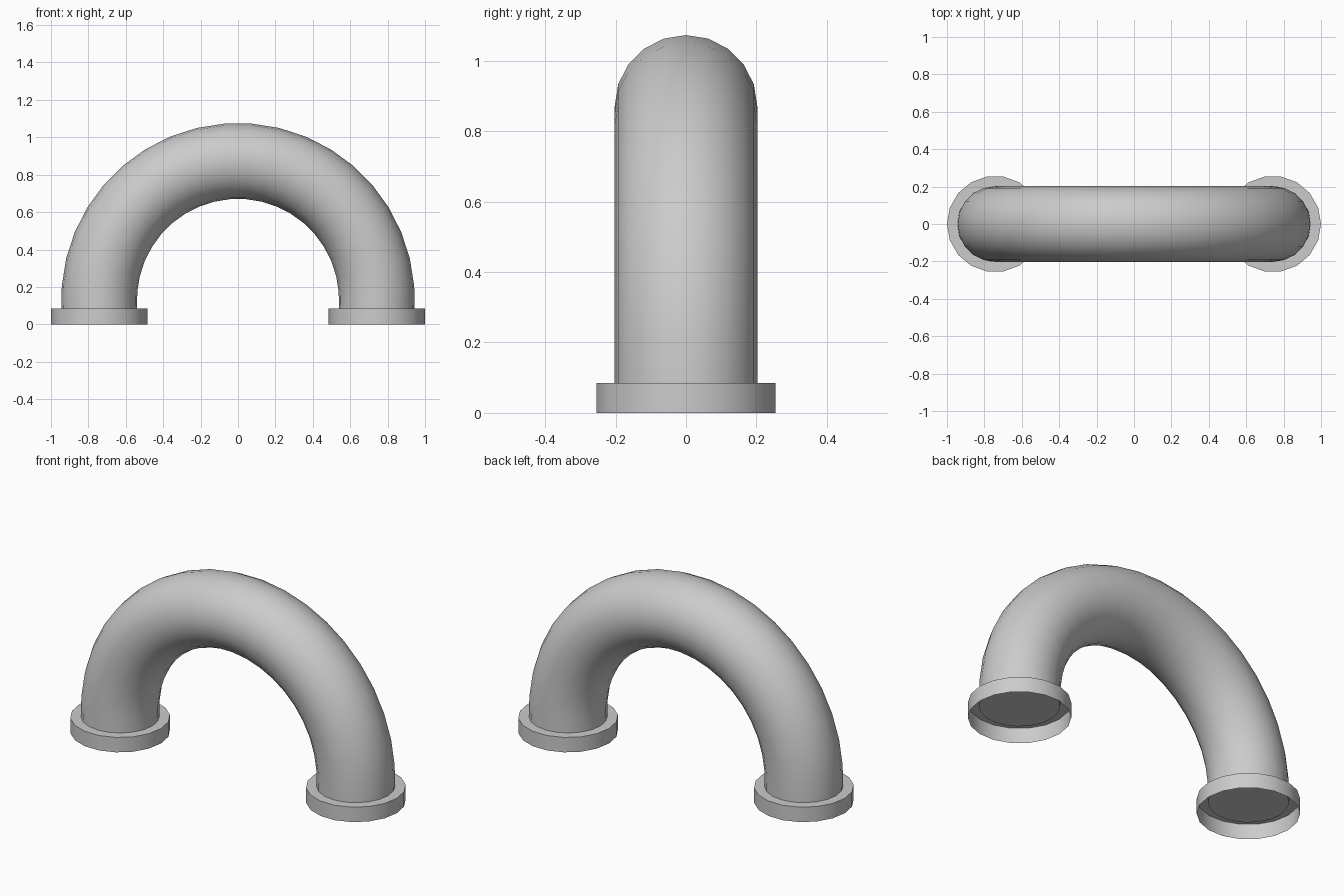
import bpy, bmesh
from math import sin, cos, pi, radians
from mathutils import Vector

if "Cube" in bpy.data.objects:
    bpy.data.objects.remove(bpy.data.objects["Cube"])

LEG_X = 0.7425      # leg centre
ARC_R = 0.7425      # bend radius
ARC_Z = 0.131       # bend centre height
TUBE_R = 0.2025
FLANGE_R = 0.2575
FLANGE_H = 0.085


def finish(bm, name):
    bmesh.ops.recalc_face_normals(bm, faces=bm.faces[:])
    mesh = bpy.data.meshes.new(name)
    bm.to_mesh(mesh)
    bm.free()
    obj = bpy.data.objects.new(name, mesh)
    bpy.context.collection.objects.link(obj)
    bpy.ops.object.select_all(action='DESELECT')
    obj.select_set(True)
    bpy.context.view_layer.objects.active = obj
    bpy.ops.object.shade_smooth_by_angle(angle=radians(40))
    return obj


def bridge(bm, a, b):
    n = len(a)
    for i in range(n):
        j = (i + 1) % n
        bm.faces.new((a[i], a[j], b[j], b[i]))


# Bent tube: a round section swept over the arch, closed at its ends
def make_tube():
    path = [(Vector((LEG_X, 0, 0.065)), 0.0)]
    for k in range(20):
        a = radians(4.5 + 9 * k)
        path.append((Vector((ARC_R * cos(a), 0, ARC_Z + ARC_R * sin(a))), a))
    path.append((Vector((-LEG_X, 0, 0.065)), pi))
    bm = bmesh.new()
    rings = []
    for centre, a in path:
        out = Vector((cos(a), 0, sin(a)))
        side = Vector((0, 1, 0))
        rings.append([bm.verts.new(centre + TUBE_R * (out * cos(t) + side * sin(t)))
                      for t in (2 * pi * i / 20 for i in range(20))])
    for a, b in zip(rings, rings[1:]):
        bridge(bm, a, b)
    bm.faces.new(rings[0])
    bm.faces.new(rings[-1])
    finish(bm, "bent_tube")


# Collar: a thin cap-like ring, hollow underneath
def make_collar(name, x):
    bm = bmesh.new()
    profile = [(FLANGE_R, 0), (FLANGE_R, FLANGE_H), (TUBE_R - 0.006, FLANGE_H)]
    rings = [[bm.verts.new((x + r * cos(2 * pi * i / 18), r * sin(2 * pi * i / 18), z))
              for i in range(18)] for r, z in profile]
    for a, b in zip(rings, rings[1:]):
        bridge(bm, a, b)
    finish(bm, name)


make_tube()
for name, x in (("left_collar", -LEG_X), ("right_collar", LEG_X)):
    make_collar(name, x)
